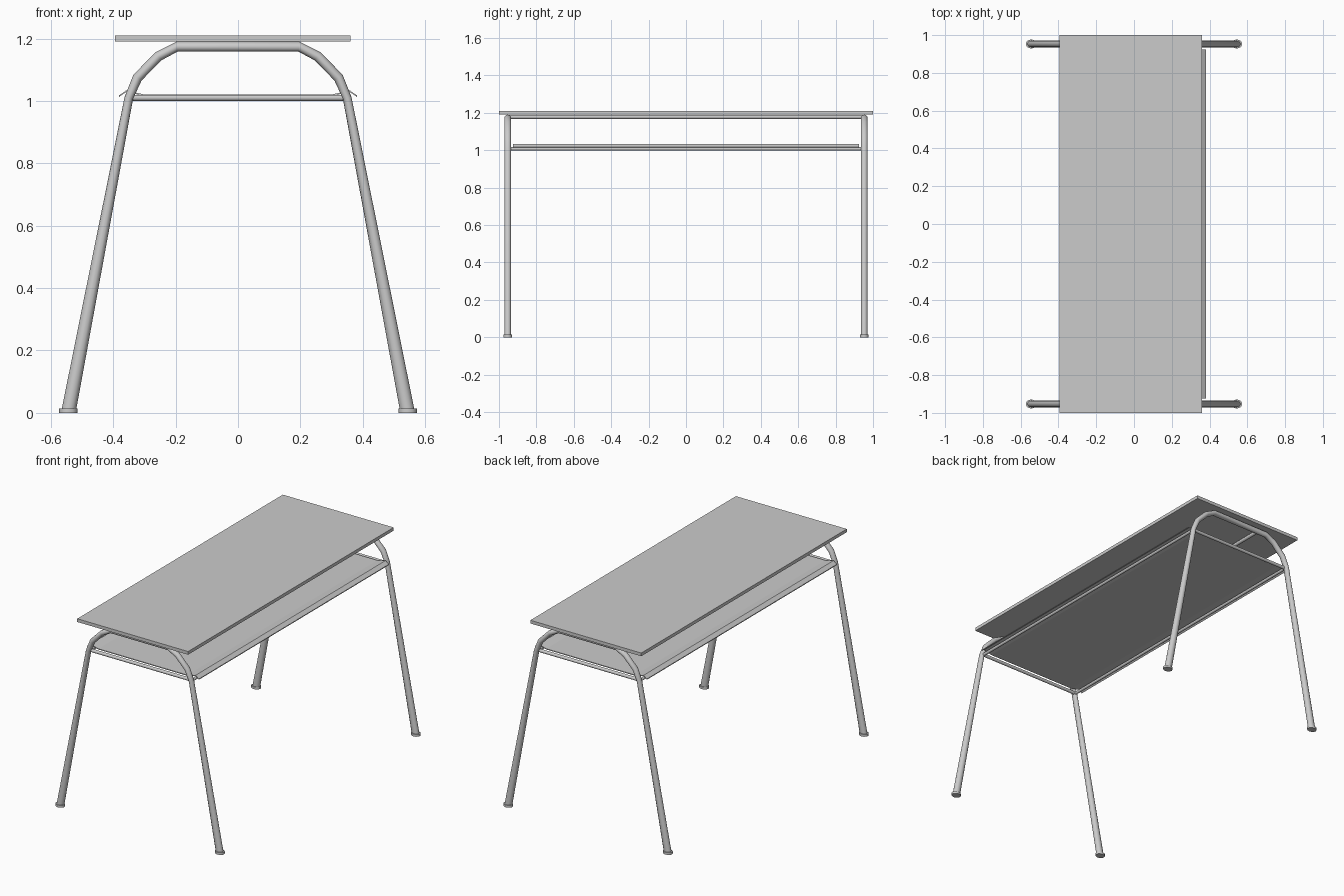
import bpy, bmesh, math
from mathutils import Vector

if "Cube" in bpy.data.objects:
    bpy.data.objects.remove(bpy.data.objects["Cube"])


def finish(name, bm, smooth=False):
    bmesh.ops.recalc_face_normals(bm, faces=bm.faces)
    me = bpy.data.meshes.new(name)
    bm.to_mesh(me)
    bm.free()
    ob = bpy.data.objects.new(name, me)
    bpy.context.collection.objects.link(ob)
    if smooth:
        bpy.context.view_layer.objects.active = ob
        ob.select_set(True)
        bpy.ops.object.shade_smooth_by_angle(angle=math.radians(40))
        ob.select_set(False)
    return ob


def loft(name, rings, smooth=False):
    bm = bmesh.new()
    vs = [[bm.verts.new(p) for p in r] for r in rings]
    n = len(rings[0])
    for a, b in zip(vs, vs[1:]):
        for i in range(n):
            j = (i + 1) % n
            bm.faces.new((a[i], a[j], b[j], b[i]))
    bm.faces.new(vs[0])
    bm.faces.new(vs[-1])
    return finish(name, bm, smooth)


def rod(name, a, b, r, sides=10):
    a, b = Vector(a), Vector(b)
    q = (b - a).to_track_quat('Z', 'Y')
    circle = [q @ Vector((r * math.cos(t), r * math.sin(t), 0))
              for t in (2 * math.pi * i / sides for i in range(sides))]
    return loft(name, [[p + c for c in circle] for p in (a, b)], True)


def box(name, lo, hi):
    return loft(name, [[(lo[0], lo[1], z), (hi[0], lo[1], z),
                        (hi[0], hi[1], z), (lo[0], hi[1], z)] for z in (lo[2], hi[2])])


# Bent end frame: (x, z, half width in the bend plane)
half = [(-0.543, 0.005, 0.023), (-0.35, 1.01, 0.014), (-0.322, 1.075, 0.016),
        (-0.255, 1.143, 0.016), (-0.195, 1.174, 0.016)]
path = half + [(-x, z, w) for x, z, w in reversed(half)]


def end_frame(name, y, sides=12):
    rings = []
    for i, (x, z, w) in enumerate(path):
        p, n = path[max(i - 1, 0)], path[min(i + 1, len(path) - 1)]
        t = Vector((n[0] - p[0], 0, n[1] - p[1])).normalized()
        side = Vector((-t.z, 0, t.x))
        ring = []
        for k in range(sides):
            a = 2 * math.pi * k / sides
            v = Vector((x, y, z)) + side * w * math.cos(a)
            v.y += 0.018 * math.sin(a)
            ring.append(v)
        rings.append(ring)
    return loft(name, rings, True)


# Desk top
box("table_top", (-0.395, -1, 1.19), (0.36, 1, 1.21))

for s, label in ((-1, "front"), (1, "back")):
    end_frame(label + "_leg_frame", s * 0.953)
    rod(label + "_cross_bar", (-0.345, s * 0.945, 1.01), (0.345, s * 0.945, 1.01), 0.01)
    # Foot caps
    for sx in (-1, 1):
        rings = [[(sx * 0.544 + 0.029 * math.cos(t), s * 0.953 + 0.024 * math.sin(t), z)
                  for t in (2 * math.pi * i / 12 for i in range(12))] for z in (0, 0.014)]
        loft(f"{label}_foot_{'left' if sx < 0 else 'right'}", rings, True)

# Long rails under the shelf and the top
for sx, label in ((-1, "left"), (1, "right")):
    rod(label + "_shelf_rail", (sx * 0.347, -0.945, 1.008), (sx * 0.347, 0.945, 1.008), 0.009)
rod("top_rail", (-0.14, -0.95, 1.178), (-0.14, 0.95, 1.178), 0.011)

# Folded sheet shelf with lips hooked over the rails
upper = [(-0.381, 1.018), (-0.358, 1.034), (-0.303, 1.021)]
upper += [(-x, z) for x, z in reversed(upper)]
section = upper + [(x, z - 0.005) for x, z in reversed(upper)]
bm = bmesh.new()
ends = [[bm.verts.new((x, y, z)) for x, z in section] for y in (-0.925, 0.925)]
n = len(section)
for i in range(n):
    j = (i + 1) % n
    bm.faces.new((ends[0][i], ends[0][j], ends[1][j], ends[1][i]))
for e in ends:
    for i in range(n // 2 - 1):
        bm.faces.new((e[i], e[i + 1], e[n - 2 - i], e[n - 1 - i]))
finish("shelf", bm)
